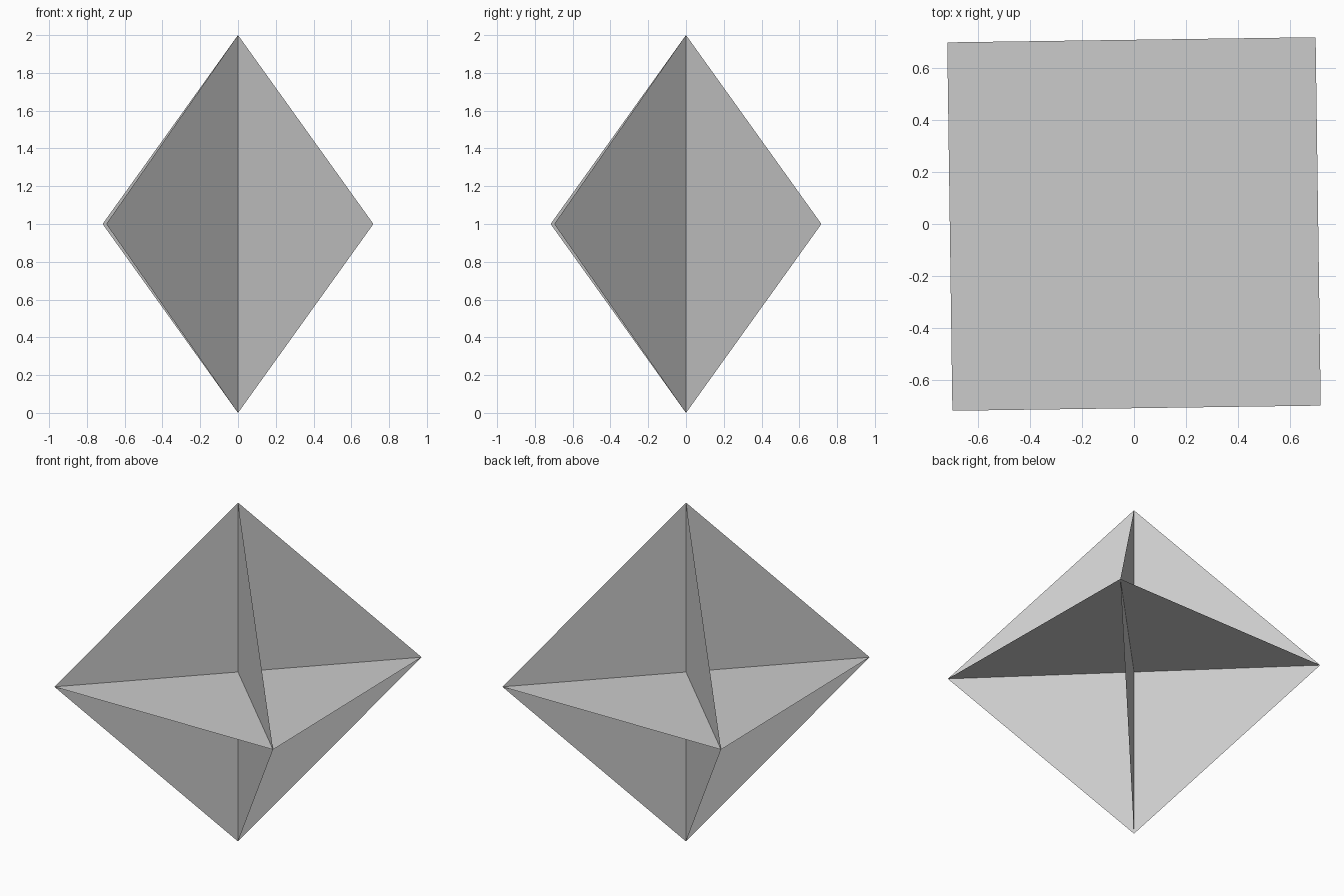
import bpy
import math
from mathutils import Matrix

if "Cube" in bpy.data.objects:
    bpy.data.objects.remove(bpy.data.objects["Cube"])

# Three thin square sheets crossing at right angles through one centre
TURN = math.radians(0.8)


def square_sheet(name, rotation):
    mesh = bpy.data.meshes.new(name)
    mesh.from_pydata([(1, 0, 0), (0, 1, 0), (-1, 0, 0), (0, -1, 0)], [], [(0, 1, 2, 3)])
    mesh.transform(rotation)
    obj = bpy.data.objects.new(name, mesh)
    obj.location.z = 1
    bpy.context.collection.objects.link(obj)


# Level sheet, its corners on the diagonals
spin = Matrix.Rotation(math.pi / 4 + TURN, 4, 'Z')
square_sheet("level_sheet", spin)

# Two upright sheets, one along each diagonal
upright = Matrix.Rotation(math.pi / 2, 4, 'X')
for i, name in enumerate(("upright_sheet_a", "upright_sheet_b")):
    square_sheet(name, Matrix.Rotation(i * math.pi / 2, 4, 'Z') @ spin @ upright)
